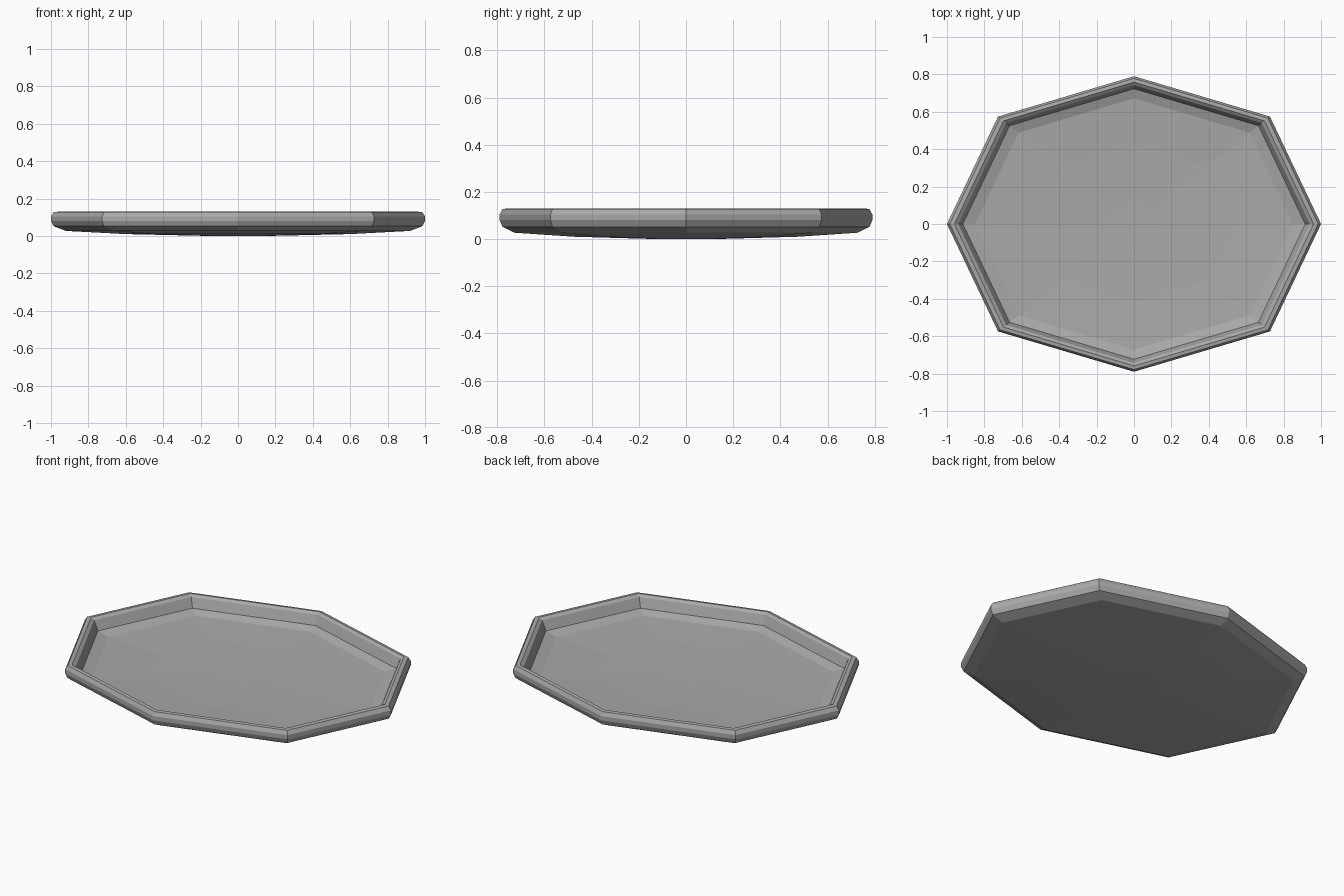
import bpy, bmesh

if "Cube" in bpy.data.objects:
    bpy.data.objects.remove(bpy.data.objects["Cube"])

# Flat grey material
grey = bpy.data.materials.new("plain grey")
grey.diffuse_color = (0.4, 0.4, 0.4, 1)
grey.use_nodes = True
grey.node_tree.nodes["Principled BSDF"].inputs["Base Color"].default_value = grey.diffuse_color

# Eight-sided oval outline
D = 0.727
OUTLINE = [(1, 0), (D, D), (0, 1), (-D, D), (-1, 0), (-D, -D), (0, -1), (D, -D)]
DEPTH = 0.79

# Tray profile (radius, height): underside, outer wall, bevelled rim, inner wall, dished floor
PROFILE = [(0.15, 0.0), (0.60, 0.01), (0.92, 0.027), (0.985, 0.052), (1.0, 0.08),
           (1.0, 0.105), (0.985, 0.127), (0.96, 0.13), (0.94, 0.118), (0.915, 0.062),
           (0.85, 0.045), (0.53, 0.033), (0.15, 0.026)]

bm = bmesh.new()
rings = [[bm.verts.new((x * r, y * r * DEPTH, z)) for x, y in OUTLINE] for r, z in PROFILE]
for a, b in zip(rings, rings[1:]):
    for i in range(8):
        j = (i + 1) % 8
        bm.faces.new((a[i], a[j], b[j], b[i]))
bm.faces.new(rings[0][::-1])
bm.faces.new(rings[-1])
bmesh.ops.recalc_face_normals(bm, faces=bm.faces)

mesh = bpy.data.meshes.new("tray")
bm.to_mesh(mesh)
bm.free()
mesh.materials.append(grey)
tray = bpy.data.objects.new("tray", mesh)
bpy.context.collection.objects.link(tray)
